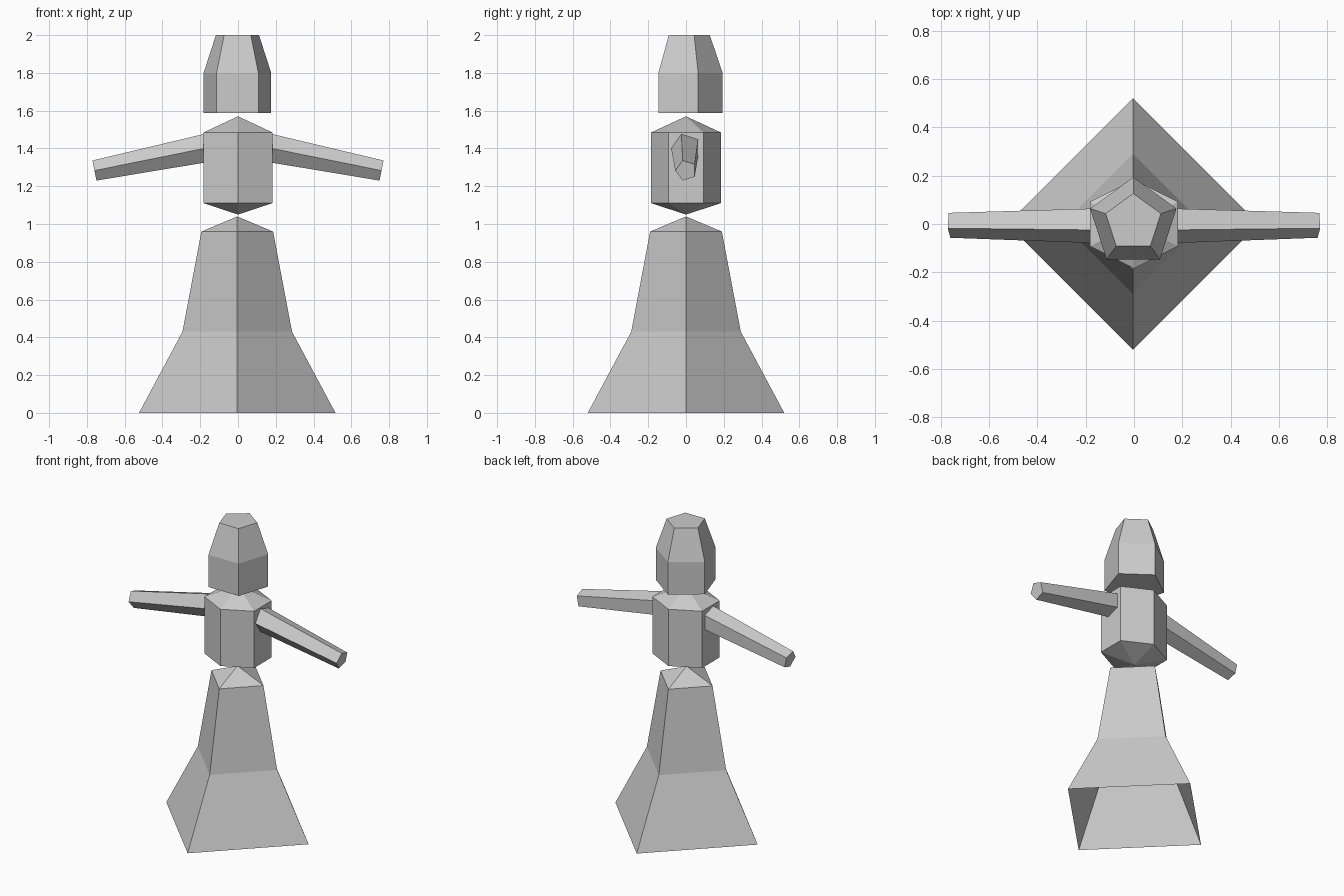
import bpy, bmesh
from math import sin, cos, radians, tau
from mathutils import Vector, Matrix

cube = bpy.data.objects.get("Cube")
if cube:
    bpy.data.objects.remove(cube)

grey = bpy.data.materials.new("plain_grey")
grey.use_nodes = True
colour = (0.6, 0.6, 0.6, 1)
grey.diffuse_color = colour
grey.node_tree.nodes["Principled BSDF"].inputs["Base Color"].default_value = colour


def loft(name, sides, rings, turn=0, bottom="cap", top="cap", scale=(1, 1), matrix=None):
    """Join polygon rings of (radius, height); an end is a cap, open, or the height of a point."""
    bm = bmesh.new()
    loops = []
    for radius, z in rings:
        angles = [radians(turn) + tau * i / sides for i in range(sides)]
        loops.append([bm.verts.new((radius * cos(a) * scale[0], radius * sin(a) * scale[1], z))
                      for a in angles])
    for low, high in zip(loops, loops[1:]):
        for i in range(sides):
            j = (i + 1) % sides
            bm.faces.new((low[i], low[j], high[j], high[i]))
    for loop, end in ((loops[0][::-1], bottom), (loops[-1], top)):
        if end == "cap":
            bm.faces.new(loop)
        elif end != "open":
            tip = bm.verts.new((0, 0, end))
            for i in range(sides):
                bm.faces.new((loop[i], loop[(i + 1) % sides], tip))
    if matrix:
        bm.transform(matrix)
    bmesh.ops.recalc_face_normals(bm, faces=bm.faces)
    mesh = bpy.data.meshes.new(name)
    bm.to_mesh(mesh)
    bm.free()
    mesh.materials.append(grey)
    obj = bpy.data.objects.new(name, mesh)
    bpy.context.collection.objects.link(obj)
    return obj


# Flared four-sided skirt, hollow underneath, with a pointed waist
skirt = loft("skirt", 4, [(0.52, 0), (0.29, 0.43), (0.19, 0.96)], bottom="open", top=1.04)
skirt.location = (-0.004, 0, 0)

# Six-sided torso, pointed above and below
loft("torso", 6, [(0.184, 1.11), (0.184, 1.485)], turn=30, bottom=1.05, top=1.57,
     scale=(1.14, 1))

# Five-sided head with its flat side forward
head = loft("head", 5, [(0.188, 1.587), (0.188, 1.8), (0.12, 2.0)], turn=90)
head.location = (-0.003, 0.006, 0)

# Tapered five-sided arms, sloping down and out
root, tip = Vector((0.08, 0, 1.42)), Vector((0.76, 0, 1.283))
axis = (tip - root).normalized()
side = Vector((0, 1, 0))
frame = Matrix((axis.cross(side), side, -axis)).transposed()
frame.col[2] = axis
placed = Matrix.Translation(root) @ frame.to_4x4()
for name, sign in (("left_arm", 1), ("right_arm", -1)):
    mirror = Matrix.Diagonal((sign, 1, 1, 1))
    loft(name, 5, [(0.082, 0), (0.057, (tip - root).length)], turn=-90, matrix=mirror @ placed)
